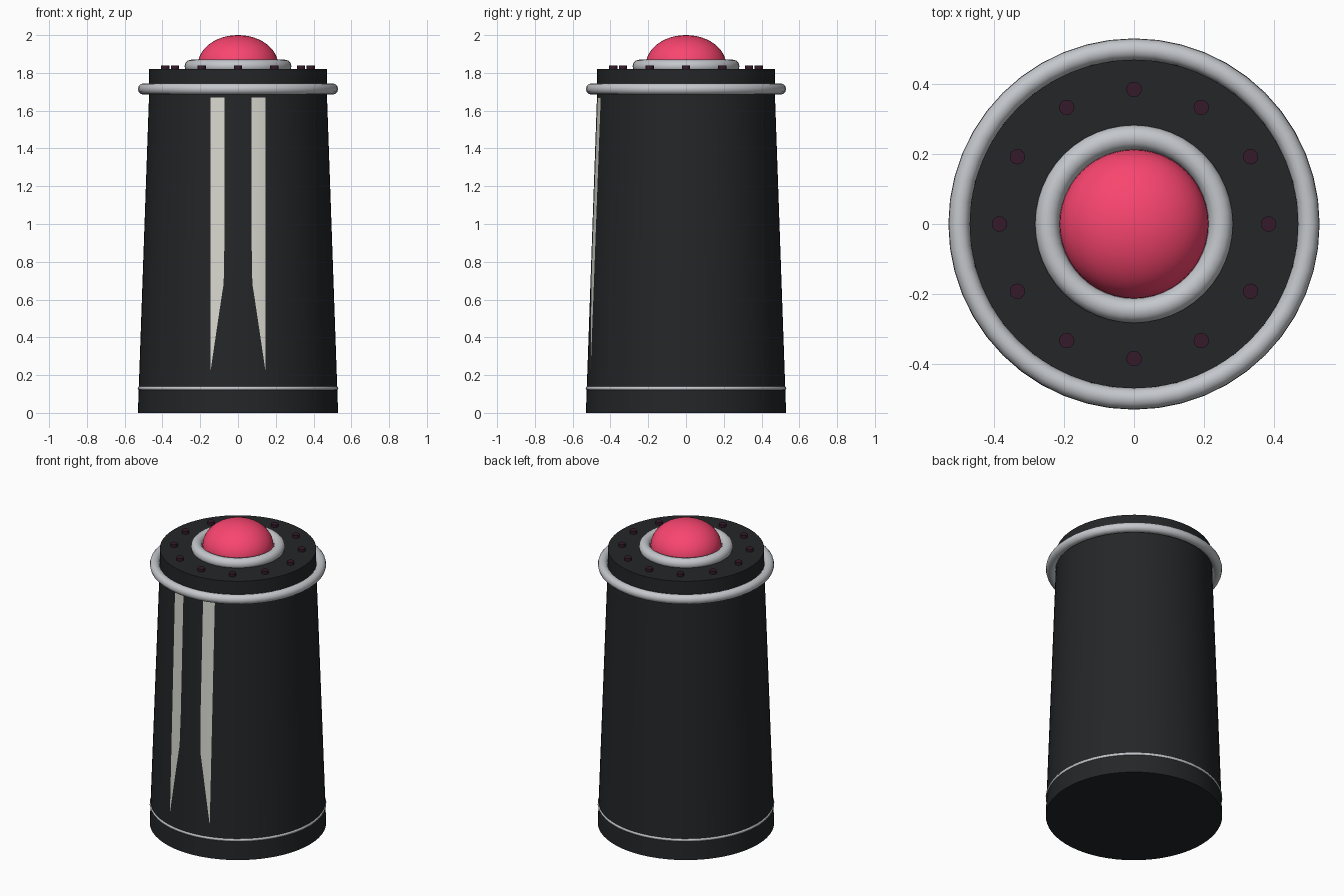
import bpy, bmesh, math

if "Cube" in bpy.data.objects:
    bpy.data.objects.remove(bpy.data.objects["Cube"])


def material(name, r, g, b):
    m = bpy.data.materials.new(name)
    m.diffuse_color = (r, g, b, 1)
    m.use_nodes = True
    m.node_tree.nodes["Principled BSDF"].inputs["Base Color"].default_value = m.diffuse_color
    return m


BLACK = material("black", 0.017, 0.019, 0.021)
SILVER = material("silver", 0.55, 0.57, 0.60)
WHITE = material("off_white", 0.68, 0.68, 0.62)
PINK = material("pink", 0.95, 0.06, 0.16)
MAROON = material("maroon", 0.035, 0.010, 0.024)


def finish(name, mat, angle=40):
    ob = bpy.context.object
    ob.name = name
    ob.data.materials.append(mat)
    bpy.ops.object.shade_smooth_by_angle(angle=math.radians(angle))
    return ob


def cone(name, mat, r1, r2, z1, z2, x=0, y=0, sides=64):
    bpy.ops.mesh.primitive_cone_add(vertices=sides, radius1=r1, radius2=r2, depth=z2 - z1,
                                    location=(x, y, (z1 + z2) / 2))
    return finish(name, mat)


def ring(name, major, minor, z):
    bpy.ops.mesh.primitive_torus_add(major_segments=48, minor_segments=12,
                                     major_radius=major, minor_radius=minor, location=(0, 0, z))
    return finish(name, SILVER, 60)


# Tapered body and flat cap
R_BOTTOM, R_TOP, Z_TOP = 0.53, 0.47, 1.71
cone("body", BLACK, R_BOTTOM, R_TOP, 0, Z_TOP)
cone("cap", BLACK, 0.47, 0.47, 1.70, 1.82)

# Metal rings
ring("base_band", 0.521, 0.01, 0.13)
ring("top_ring", 0.50, 0.03, 1.715)
ring("dome_ring", 0.248, 0.035, 1.835)

# Dome
bpy.ops.mesh.primitive_uv_sphere_add(segments=48, ring_count=24, radius=1, location=(0, 0, 1.84))
dome = finish("dome", PINK, 60)
dome.scale = (0.213, 0.213, 0.16)

# Studs around the cap
for i in range(12):
    a = i * math.pi / 6
    cone(f"stud_{i + 1}", MAROON, 0.022, 0.022, 1.81, 1.838,
         0.385 * math.cos(a), 0.385 * math.sin(a), 16)

# Front stripes wrapped on the body: rows of (z, inner edge x)
ROWS = [(1.67, 0.072), (0.90, 0.072), (0.68, 0.076), (0.64, 0.083), (0.44, 0.113), (0.23, 0.144)]
OUTER, COLS = 0.146, 6
for side, label in ((-1, "left"), (1, "right")):
    bm = bmesh.new()
    grid = []
    for z, inner in ROWS:
        r = R_BOTTOM + (R_TOP - R_BOTTOM) * z / Z_TOP + 0.003
        xs = [inner + (OUTER - inner) * c / COLS for c in range(COLS + 1)]
        grid.append([bm.verts.new((side * x, -math.sqrt(r * r - x * x), z)) for x in xs])
    for a, b in zip(grid, grid[1:]):
        for c in range(COLS):
            bm.faces.new((a[c], b[c], b[c + 1], a[c + 1])[::side])
    mesh = bpy.data.meshes.new(f"{label}_stripe")
    bm.to_mesh(mesh)
    bm.free()
    stripe = bpy.data.objects.new(f"{label}_stripe", mesh)
    bpy.context.collection.objects.link(stripe)
    mesh.materials.append(WHITE)
    mesh.shade_smooth()
